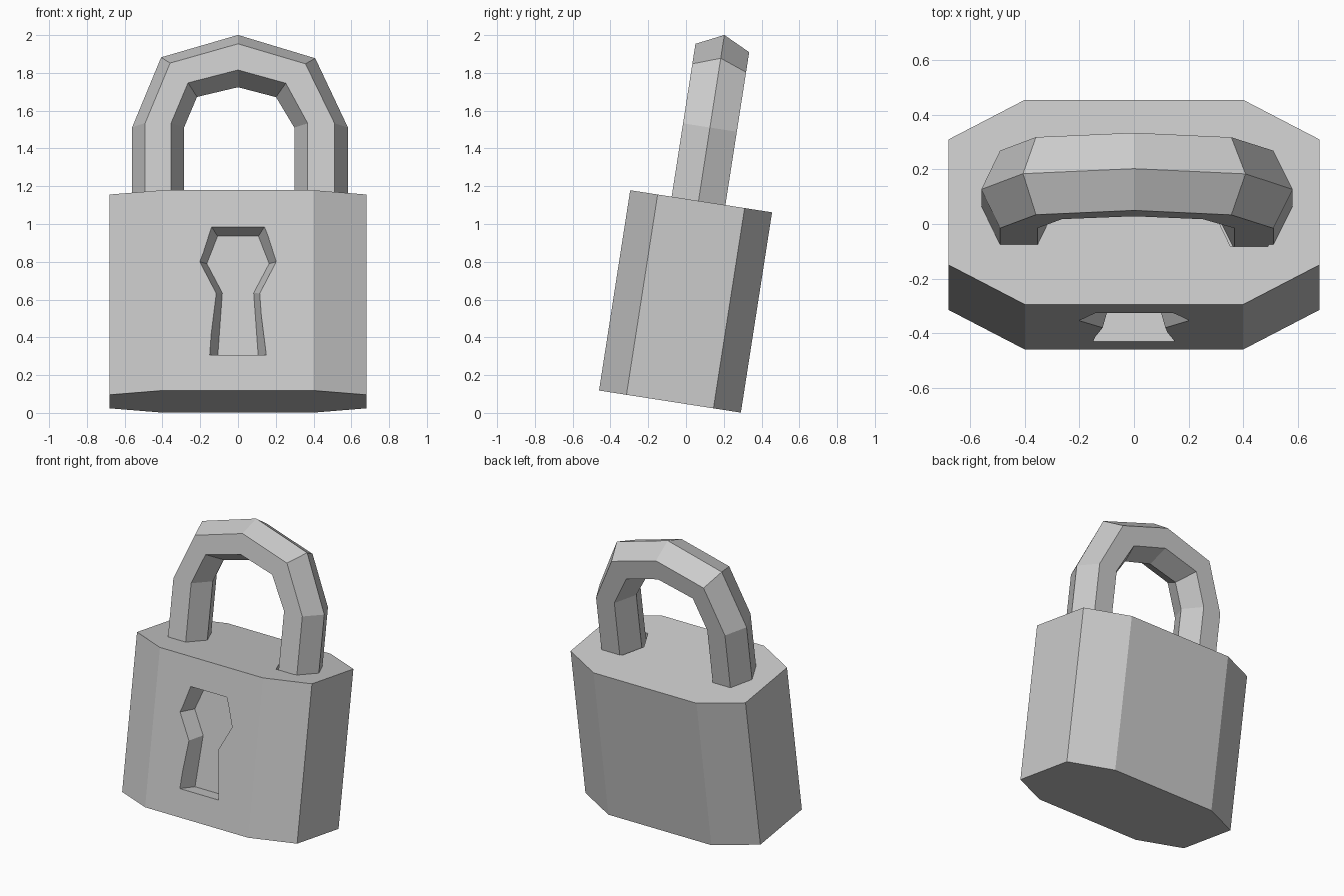
import bpy, bmesh, math
from mathutils import Vector

old = bpy.data.objects.get("Cube")
if old:
    bpy.data.objects.remove(old, do_unlink=True)

TILT = math.radians(-8.85)   # whole lock leans backwards
BASE = (0, -0.085, 0.06)     # centre of the body's underside
HEIGHT = 1.073
HOLE_DEPTH = 0.12

metal = bpy.data.materials.new("grey_metal")
metal.use_nodes = True
metal.diffuse_color = (0.6, 0.6, 0.6, 1)
metal.node_tree.nodes["Principled BSDF"].inputs["Base Color"].default_value = (0.6, 0.6, 0.6, 1)


def loft(name, rings):
    """Skin a list of closed rings, cap both ends, and tilt the part."""
    bm = bmesh.new()
    loops = [[bm.verts.new(p) for p in ring] for ring in rings]
    for a, b in zip(loops, loops[1:]):
        for i in range(len(a)):
            j = (i + 1) % len(a)
            bm.faces.new((a[i], a[j], b[j], b[i]))
    bm.faces.new(loops[0])
    bm.faces.new(loops[-1])
    bmesh.ops.recalc_face_normals(bm, faces=bm.faces)
    mesh = bpy.data.meshes.new(name)
    bm.to_mesh(mesh)
    bm.free()
    mesh.materials.append(metal)
    obj = bpy.data.objects.new(name, mesh)
    bpy.context.collection.objects.link(obj)
    obj.rotation_euler.x = TILT
    obj.location = BASE
    return obj


def cut(target, cutter):
    """Subtract the cutter from the target and remove it."""
    cutter.hide_render = True
    mod = target.modifiers.new("cut", 'BOOLEAN')
    mod.operation = 'DIFFERENCE'
    mod.solver = 'EXACT'
    mod.object = cutter
    bpy.context.view_layer.objects.active = target
    bpy.ops.object.modifier_apply(modifier=mod.name)
    bpy.data.objects.remove(cutter, do_unlink=True)


def hexagon(x, z, out_x, out_z, y=-0.014):
    """Bar cross-section: two points outward and inward, flats front and back."""
    centre, out, side = Vector((x, y, z)), Vector((out_x, 0, out_z)), Vector((0, 0.144, 0))
    return [centre + out, centre + out / 2 - side, centre - out / 2 - side,
            centre - out, centre - out / 2 + side, centre + out / 2 + side]


# Body: chamfered block
quarter = [(0.68, 0.233), (0.40, 0.38)]
half = quarter + [(-x, y) for x, y in reversed(quarter)]
outline = half + [(-x, -y) for x, y in half]
body = loft("lock_body", [[(x, y, z) for x, y in outline] for z in (0, HEIGHT)])

# Keyhole: tapered recess, given as half widths and heights
front = [(0.14, 0.877), (0.2025, 0.69), (0.115, 0.52), (0.15, 0.189)]
floor = [(0.108, 0.844), (0.165, 0.697), (0.083, 0.54), (0.108, 0.189)]


def keyhole_ring(y, t):
    pts = [(a + (c - a) * t, b + (d - b) * t) for (a, b), (c, d) in zip(front, floor)]
    return [(x, y, z) for x, z in pts] + [(-x, y, z) for x, z in reversed(pts)]


cut(body, loft("keyhole_cutter", [keyhole_ring(-0.435, -0.5), keyhole_ring(-0.27, 1)]))

# Socket for the loose end of the shackle
cut(body, loft("socket_cutter", [hexagon(0.4225, z, 0.1375, 0, -0.02)
                                 for z in (HEIGHT - HOLE_DEPTH, HEIGHT + 0.1)]))

# Shackle: hexagonal bar, each station is centre x, z and outward offset
foot = HEIGHT - HOLE_DEPTH
stations = [
    (-0.4225, foot, -0.1375, 0),
    (-0.4225, 1.468, -0.1375, 0),
    (-0.312, 1.736, -0.095, 0.106),
    (0, 1.822, 0, 0.14),
    (0.305, 1.733, 0.104, 0.104),
    (0.44, 1.466, 0.142, 0),
    (0.44, foot, 0.142, 0),
]
loft("shackle", [hexagon(*s) for s in stations])
